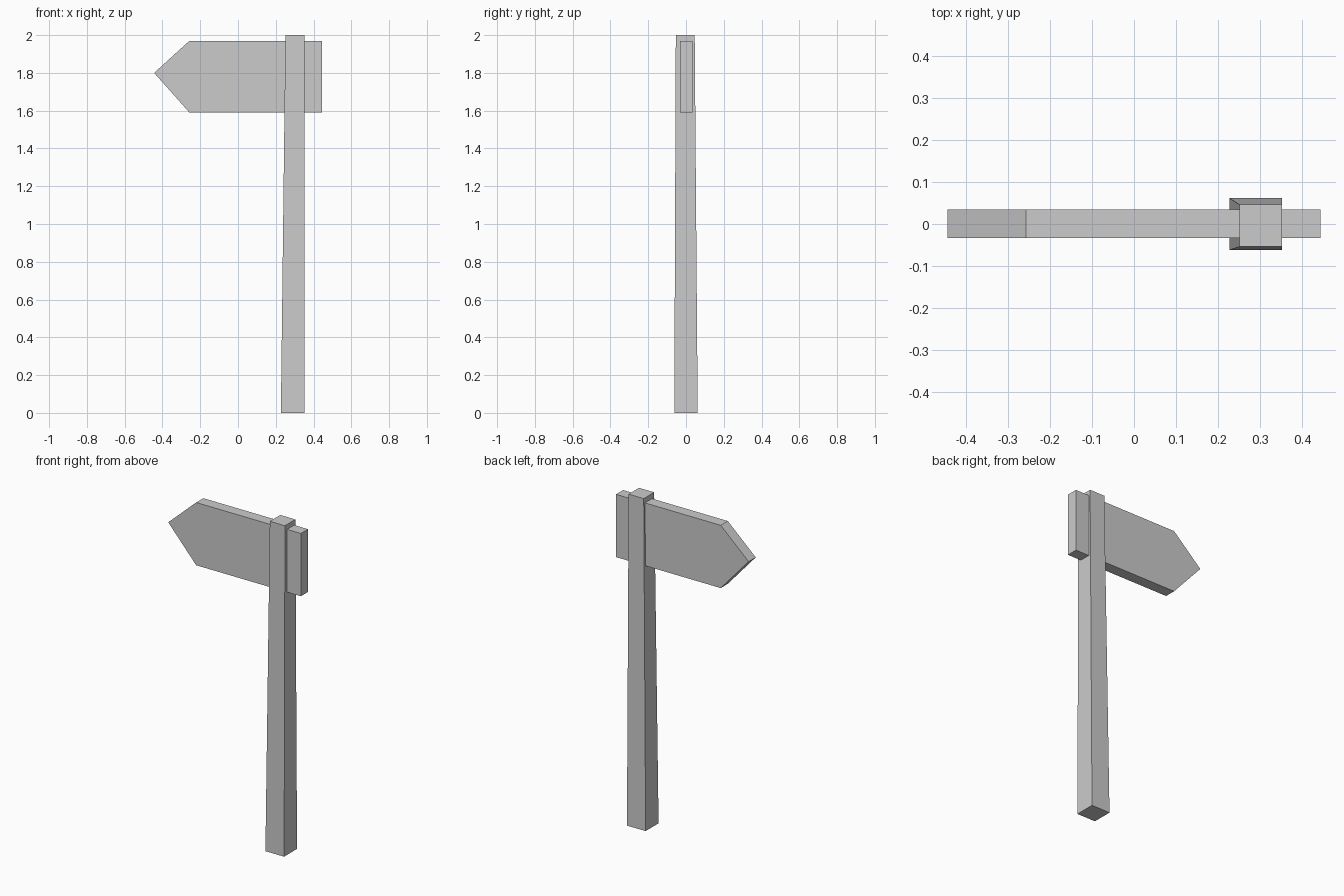
import bpy, bmesh

if "Cube" in bpy.data.objects:
    bpy.data.objects.remove(bpy.data.objects["Cube"])


def loft(name, loop_a, loop_b):
    """Closed solid between two matching loops of points."""
    bm = bmesh.new()
    a = [bm.verts.new(p) for p in loop_a]
    b = [bm.verts.new(p) for p in loop_b]
    bm.faces.new(a)
    bm.faces.new(b)
    n = len(a)
    for i in range(n):
        j = (i + 1) % n
        bm.faces.new((a[i], a[j], b[j], b[i]))
    bmesh.ops.recalc_face_normals(bm, faces=bm.faces)
    mesh = bpy.data.meshes.new(name)
    bm.to_mesh(mesh)
    bm.free()
    obj = bpy.data.objects.new(name, mesh)
    bpy.context.collection.objects.link(obj)
    return obj


def rect(x0, x1, y0, y1, z):
    return [(x0, y0, z), (x1, y0, z), (x1, y1, z), (x0, y1, z)]


# Tapered square post, straight on its right side
loft("post",
     rect(0.227, 0.352, -0.062, 0.062, 0.0),
     rect(0.251, 0.352, -0.054, 0.046, 2.0))

# Arrow board running through the post, pointing left
arrow = [(-0.444, 1.80), (-0.257, 1.59), (0.444, 1.59),
         (0.444, 1.97), (-0.257, 1.97)]
loft("arrow_board",
     [(x, -0.033, z) for x, z in arrow],
     [(x, 0.035, z) for x, z in arrow])
